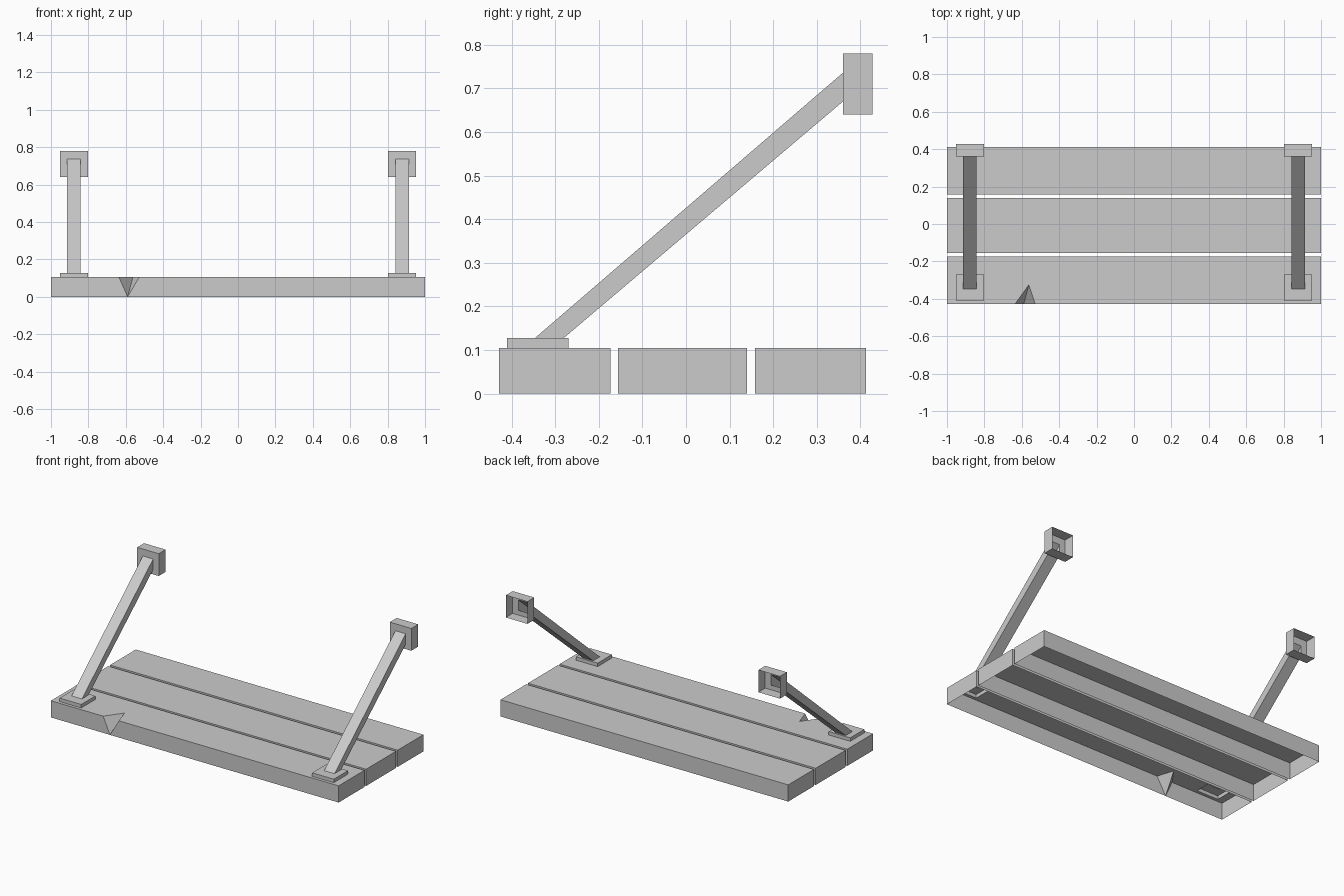
import bpy
import bmesh

cube = bpy.data.objects.get("Cube")
if cube:
    bpy.data.objects.remove(cube, do_unlink=True)

grey = bpy.data.materials.new("plain_grey")
grey.use_nodes = True
grey.diffuse_color = (0.6, 0.6, 0.6, 1)
grey.node_tree.nodes["Principled BSDF"].inputs["Base Color"].default_value = grey.diffuse_color

THICK = 0.105               # plank thickness
BRACKET_X = 0.878           # bracket centre, each side
PLATE, ARM = 0.075, 0.036   # half widths
FOOT_Y = (-0.41, -0.27)


def finish(bm, name):
    mesh = bpy.data.meshes.new(name)
    bm.to_mesh(mesh)
    bm.free()
    mesh.materials.append(grey)
    obj = bpy.data.objects.new(name, mesh)
    bpy.context.collection.objects.link(obj)
    return obj


def rect(x, half, y0, y1):
    return [(x - half, y0), (x + half, y0), (x + half, y1), (x - half, y1)]


def flat_ring(x, half, y, z):
    return [(px, py, z) for px, py in rect(x, half, *y)]


def upright_ring(x, half, z, y):
    return [(px, y, pz) for px, pz in rect(x, half, z[1], z[0])]


def plank(name, outline, base=None, holes=()):
    """Hollow board, open below, with optional holes in its top."""
    bm = bmesh.new()
    base = base or outline
    top = [bm.verts.new((x, y, THICK)) for x, y in outline]
    low = {p: bm.verts.new((*p, 0)) for p in base}
    loops = [top] + [[bm.verts.new((x, y, THICK)) for x, y in h] for h in holes]
    edges = [bm.edges.new((l[i - 1], l[i])) for l in loops for i in range(len(l))]
    bmesh.ops.triangle_fill(bm, use_beauty=True, edges=edges, normal=(0, 0, 1))
    bm.normal_update()
    for f in bm.faces:
        if f.normal.z < 0:
            f.normal_flip()
    # side walls; repeated base points make triangles
    for i in range(len(top)):
        corners = [low[base[i - 1]], low[base[i]], top[i], top[i - 1]]
        bm.faces.new(list(dict.fromkeys(corners)))
    return finish(bm, name)


def loft(name, rings):
    """Open tube through four-cornered rings."""
    bm = bmesh.new()
    loops = [[bm.verts.new(p) for p in ring] for ring in rings]
    for a, b in zip(loops, loops[1:]):
        for i in range(4):
            bm.faces.new((a[i - 1], a[i], b[i], b[i - 1]))
    return finish(bm, name)


# Middle and back planks
plank("middle_plank", rect(0, 1, -0.156, 0.14))
plank("back_plank", rect(0, 1, 0.158, 0.413))

# Front plank with a splintered notch and openings under the foot plates
FRONT, INNER = -0.429, -0.173
tip = (-0.59, FRONT)
notch = [(-0.637, FRONT), (-0.562, -0.325), (-0.528, FRONT)]
corners = rect(0, 1, FRONT, INNER)
plank("front_plank",
      corners[:1] + notch + corners[1:],
      corners[:1] + [tip] * len(notch) + corners[1:],
      [rect(s * BRACKET_X, PLATE, *FOOT_Y) for s in (-1, 1)])

# Slanted brackets: foot plate, arm and wall block in one hollow piece
for side, s in (("right", -1), ("left", 1)):
    x = s * BRACKET_X
    loft(side + "_bracket", [
        flat_ring(x, PLATE, FOOT_Y, THICK),
        flat_ring(x, PLATE, FOOT_Y, 0.127),
        flat_ring(x, ARM, (-0.347, -0.281), 0.127),
        upright_ring(x, ARM, (0.67, 0.736), 0.36),
        upright_ring(x, PLATE, (0.64, 0.78), 0.36),
        upright_ring(x, PLATE, (0.64, 0.78), 0.428),
    ])
